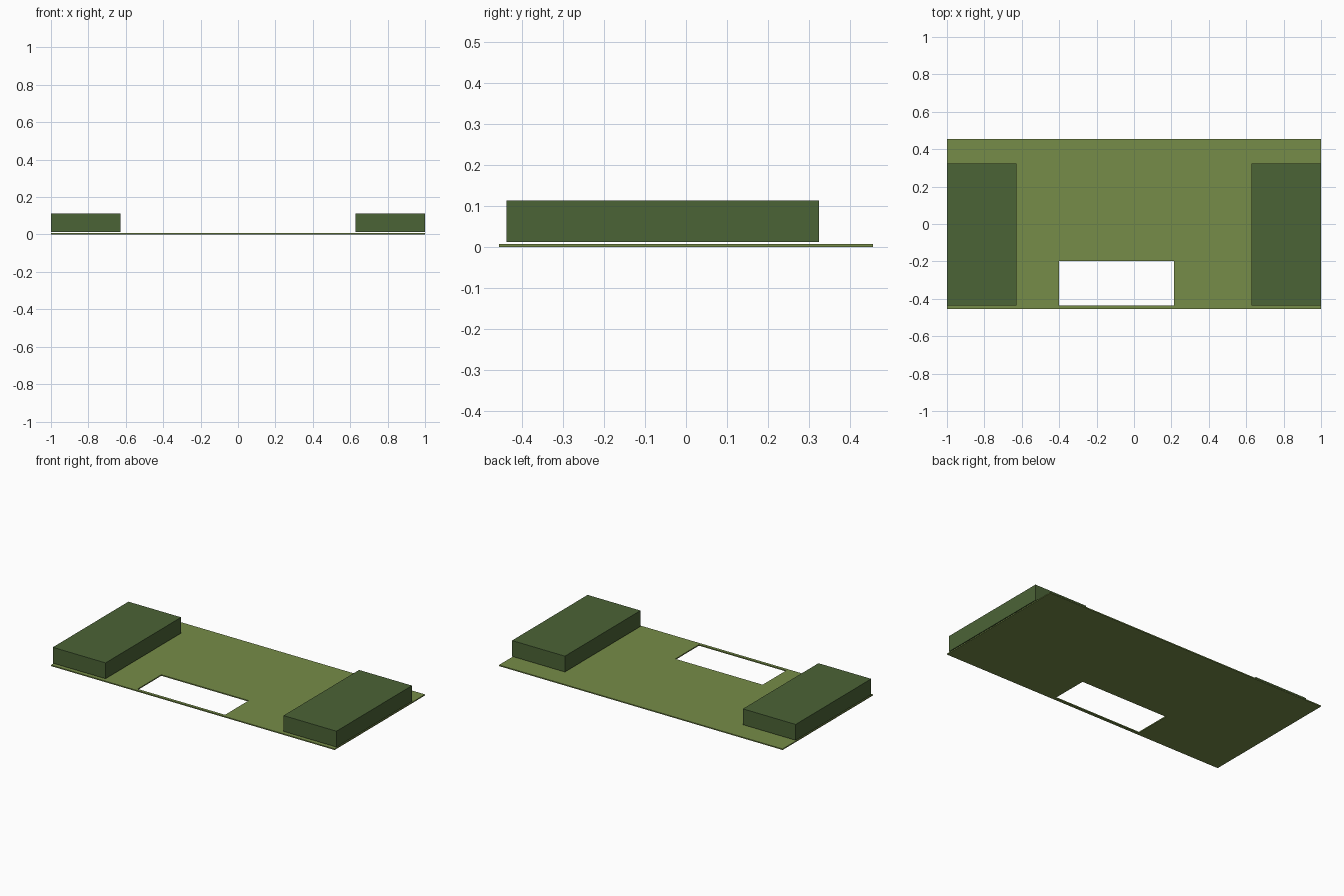
import bpy, bmesh

if "Cube" in bpy.data.objects:
    bpy.data.objects.remove(bpy.data.objects["Cube"])


def material(name, rgb):
    """Flat colour given as 0-255 sRGB, stored as linear."""
    mat = bpy.data.materials.new(name)
    lin = [((c / 255 + 0.055) / 1.055) ** 2.4 for c in rgb]
    mat.diffuse_color = (*lin, 1)
    mat.use_nodes = True
    mat.node_tree.nodes["Principled BSDF"].inputs["Base Color"].default_value = mat.diffuse_color
    return mat


def add_object(name, bm, mat):
    bmesh.ops.recalc_face_normals(bm, faces=bm.faces)
    mesh = bpy.data.meshes.new(name)
    bm.to_mesh(mesh)
    bm.free()
    mesh.materials.append(mat)
    obj = bpy.data.objects.new(name, mesh)
    bpy.context.collection.objects.link(obj)
    return obj


def box(name, x, y, z, mat):
    """Axis-aligned box from (low, high) ranges."""
    bm = bmesh.new()
    bmesh.ops.create_cube(bm, size=1)
    for v in bm.verts:
        v.co = [r[0] if c < 0 else r[1] for c, r in zip(v.co, (x, y, z))]
    return add_object(name, bm, mat)


def plate_with_window(name, xs, ys, z, mat):
    """Flat plate on a 3x3 grid with the middle cell left open."""
    bm = bmesh.new()
    grid = [[bm.verts.new((x, y, z[0])) for y in ys] for x in xs]
    for i in range(3):
        for j in range(3):
            if (i, j) != (1, 1):
                bm.faces.new((grid[i][j], grid[i + 1][j],
                              grid[i + 1][j + 1], grid[i][j + 1]))
    ext = bmesh.ops.extrude_face_region(bm, geom=bm.faces[:], use_keep_orig=True)
    for v in ext["geom"]:
        if isinstance(v, bmesh.types.BMVert):
            v.co.z = z[1]
    return add_object(name, bm, mat)


olive = material("olive green", (118, 140, 72))
dark = material("dark green", (75, 99, 54))

# Thin base plate with an off-centre rectangular opening near the front edge
plate_with_window("base_plate", (-1, -0.402, 0.214, 1),
                  (-0.455, -0.436, -0.198, 0.455), (0, 0.007), olive)

# Two raised blocks at the ends, hovering just above the plate
for name, x in (("left_block", (-1, -0.628)), ("right_block", (0.627, 1))):
    box(name, x, (-0.437, 0.324), (0.012, 0.113), dark)
